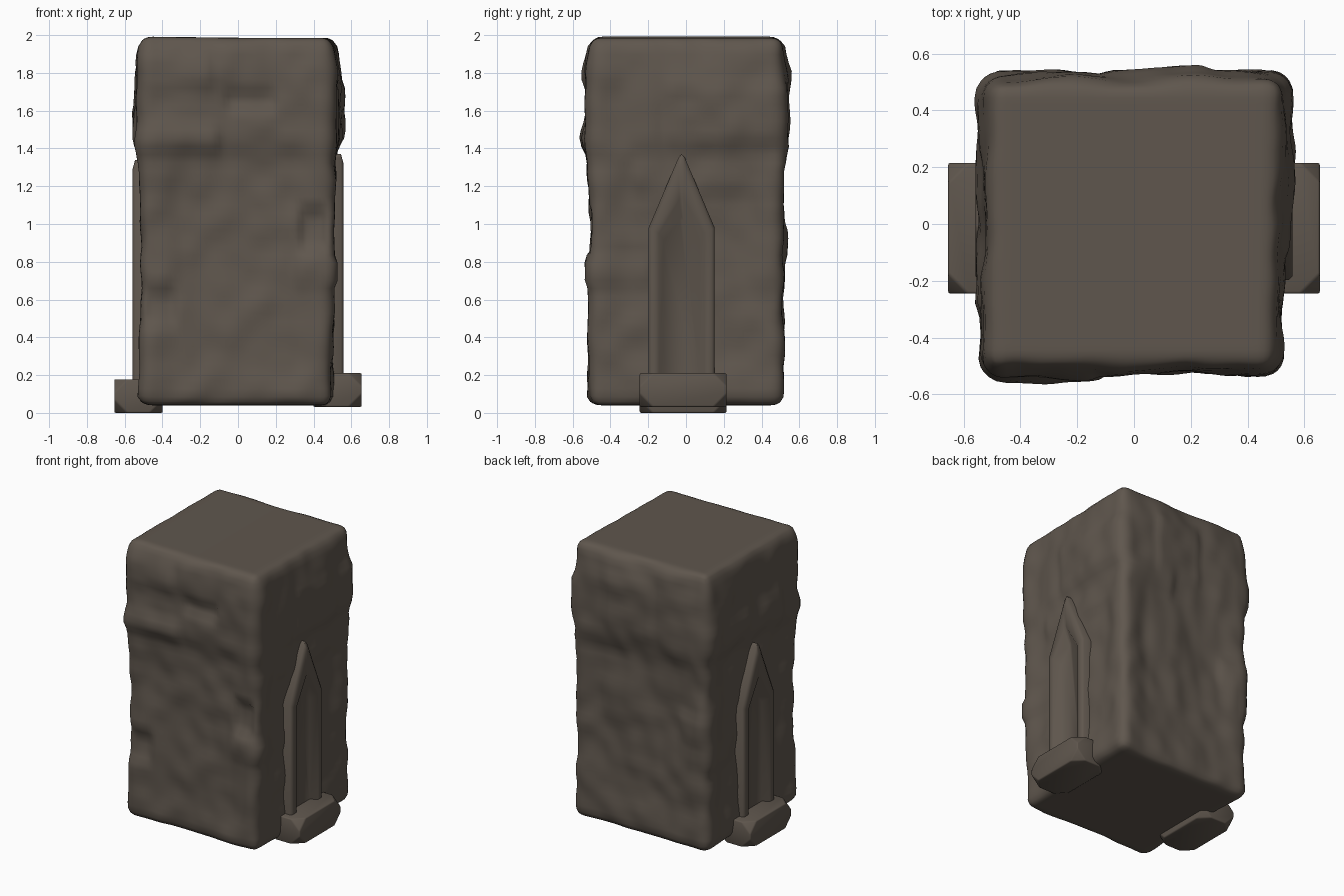
import bpy, bmesh, math
from mathutils import Vector, noise

if "Cube" in bpy.data.objects:
    bpy.data.objects.remove(bpy.data.objects["Cube"])

# Single weathered stone colour
stone = bpy.data.materials.new("weathered stone")
stone.diffuse_color = (0.115, 0.094, 0.075, 1)
stone.use_nodes = True
stone.node_tree.nodes["Principled BSDF"].inputs["Base Color"].default_value = stone.diffuse_color


def finish(name, bm, angle):
    bmesh.ops.recalc_face_normals(bm, faces=bm.faces[:])
    me = bpy.data.meshes.new(name)
    bm.to_mesh(me)
    bm.free()
    me.materials.append(stone)
    ob = bpy.data.objects.new(name, me)
    bpy.context.collection.objects.link(ob)
    bpy.ops.object.select_all(action='DESELECT')
    bpy.context.view_layer.objects.active = ob
    ob.select_set(True)
    bpy.ops.object.shade_smooth_by_angle(angle=math.radians(angle))
    return ob


def ramp(v, lo, hi, soft=0.06):
    # soft-edged window between lo and hi
    def s(t):
        t = min(1, max(0, t))
        return t * t * (3 - 2 * t)
    return s((v - lo) / soft + 0.5) * s((hi - v) / soft + 0.5)


# Chipped blocks and hollows: face, u range, z range, height
FRONT, BACK, RIGHT, LEFT = Vector((0, -1, 0)), Vector((0, 1, 0)), Vector((1, 0, 0)), Vector((-1, 0, 0))
BUMPS = [
    (FRONT, -0.7, -0.1, 1.38, 1.50, 0.025), (FRONT, -0.06, 0.2, 1.60, 1.70, -0.025),
    (FRONT, 0.34, 0.48, 0.86, 1.08, -0.04), (FRONT, 0.31, 0.7, 0.67, 0.81, 0.02),
    (FRONT, -0.5, -0.33, 0.47, 0.66, -0.025), (FRONT, -0.7, -0.14, 1.72, 1.9, 0.02),
    (BACK, -0.1, 0.25, 1.45, 1.85, 0.015), (BACK, -0.7, -0.3, 0.8, 0.98, 0.015),
    (BACK, 0.1, 0.7, 1.3, 1.45, 0.015),
    (RIGHT, -0.27, 0.7, 1.18, 1.33, 0.015), (RIGHT, -0.7, -0.2, 0.68, 0.81, 0.02),
    (RIGHT, -0.1, 0.7, 1.42, 1.75, 0.015),
    (LEFT, -0.3, 0.7, 1.40, 1.62, 0.015), (LEFT, 0.2, 0.7, 0.6, 0.8, 0.015),
]

# Rough stone pillar: rounded box pushed in and out sideways
bm = bmesh.new()
bmesh.ops.create_cube(bm, size=2)
bmesh.ops.subdivide_edges(bm, edges=bm.edges[:], cuts=43, use_grid_fill=True)
half, mid, r = Vector((0.518, 0.515, 0.973)), Vector((-0.003, 0, 1.013)), 0.065
for v in bm.verts:
    p = Vector([v.co[i] * half[i] for i in range(3)])
    core = Vector([max(-half[i] + r, min(half[i] - r, p[i])) for i in range(3)])
    n = (p - core).normalized()
    p = core + n * r + mid
    side = Vector((n.x, n.y, 0))
    d = 0.02 * noise.noise(p * 3.2 + Vector((4, 1, 7))) + 0.014 * noise.noise(p * 7.5)
    d += 0.016 * ramp(p.z, 1.4, 1.88, 0.2)
    for f, u0, u1, z0, z1, h in BUMPS:
        w = max(0, side.dot(f))
        if w > 0.2:
            u = p.x if abs(f.y) > 0.5 else p.y
            d += w * h * ramp(u, u0, u1) * ramp(p.z, z0, z1)
    # wall fields sit slightly behind the corner stones
    u = p.x if abs(n.y) > abs(n.x) else p.y
    d -= 0.02 * ramp(u, -0.36, 0.36, 0.15) * ramp(p.z, 0.25, 1.38, 0.2)
    # set back behind the lancet panels
    if abs(n.x) > 0.9:
        lim = 0.15 * min(1, max(0, (1.2 - p.z) / 0.3))
        if abs(p.y + 0.023) < lim:
            d = -0.075
    p += side * d
    # the right side leans out toward the back
    if p.x > 0:
        p.x += 0.02 * p.y * p.x / 0.5
    if n.z > 0.5:
        p.z += 0.012 * max(0, -p.x) * ramp(p.y, -0.8, 0.8)
    v.co = p
finish("stone_pillar", bm, 45)


def lancet(hw, shoulder, tip, bottom):
    # pointed window outline, slightly blunted at the tip
    return [(-hw, bottom), (-hw, shoulder), (-0.1 * hw, tip - 0.02), (0, tip),
            (0.1 * hw, tip - 0.02), (hw, shoulder), (hw, bottom)]


for sx, name, dz in ((1, "right", 0), (-1, "left", -0.032)):
    # Lancet frame with sunken panel, as nested outlines
    rings = [(0.44, lancet(0.175, 0.98, 1.37, 0.15)), (0.545, lancet(0.175, 0.98, 1.37, 0.15)),
             (0.559, lancet(0.16, 0.97, 1.32, 0.15)), (0.557, lancet(0.12, 0.95, 1.15, 0.15)),
             (0.51, lancet(0.095, 0.91, 1.04, 0.15))]
    bm = bmesh.new()
    loops = [[bm.verts.new((sx * x, y - 0.023, z + dz)) for y, z in pts] for x, pts in rings]
    for a, b in zip(loops, loops[1:]):
        for i in range(len(a) - 1):
            bm.faces.new((a[i], a[i + 1], b[i + 1], b[i]))
    bm.faces.new(loops[-1])
    finish(name + "_lancet_frame", bm, 65)

    # Sill block under the window, with its corners knocked off
    bm = bmesh.new()
    bmesh.ops.create_cube(bm, size=1)
    for v in bm.verts:
        v.co = (sx * 0.527 + v.co.x * 0.256, -0.015 + v.co.y * 0.46, 0.121 + dz + v.co.z * 0.178)
    bmesh.ops.bevel(bm, geom=bm.verts[:], offset=0.07, segments=1, profile=0.5, affect='VERTICES')
    bmesh.ops.bevel(bm, geom=bm.edges[:], offset=0.008, segments=2, profile=0.5, affect='EDGES')
    finish(name + "_sill", bm, 65)
